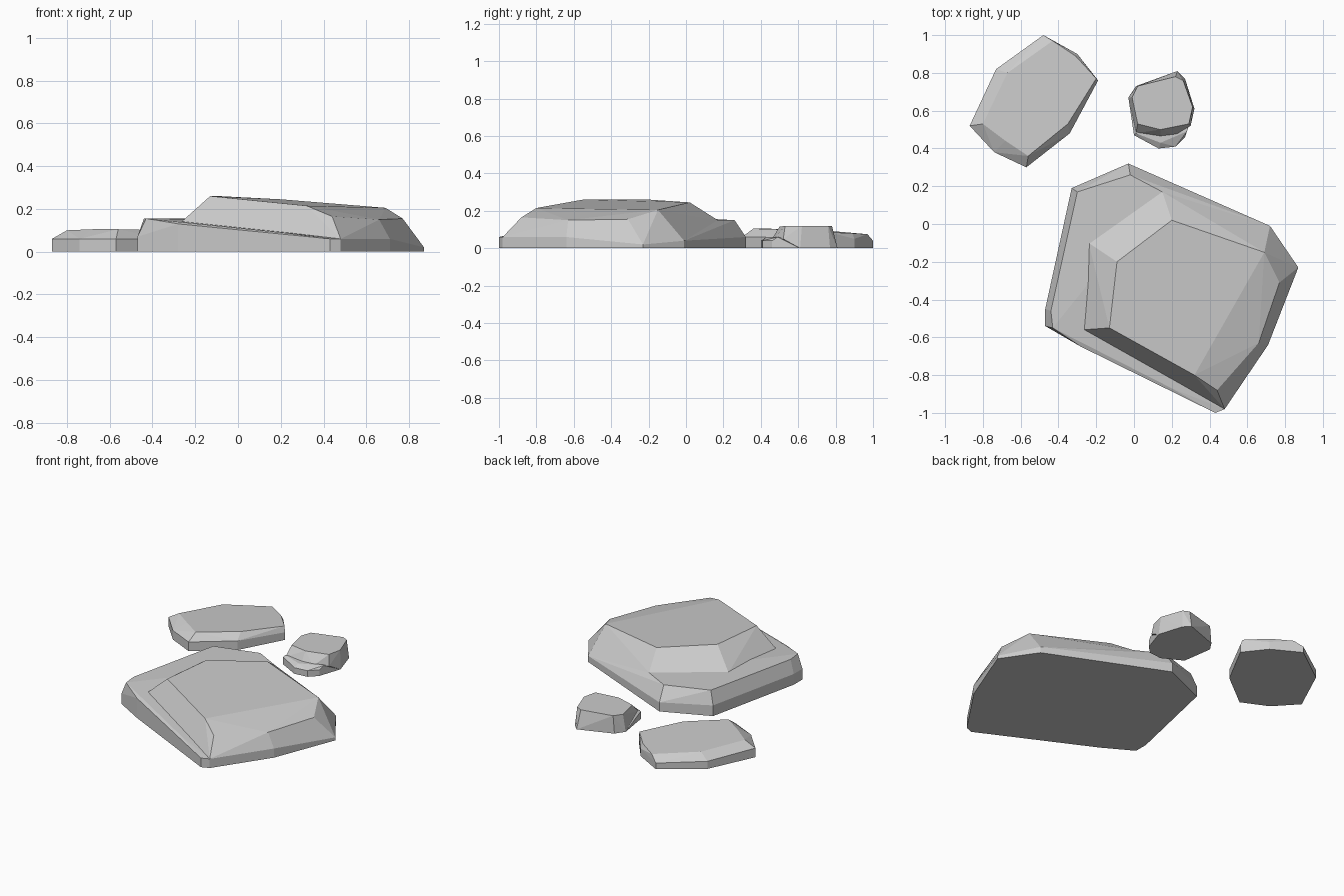
import bpy
import bmesh
import math

default_cube = bpy.data.objects.get("Cube")
if default_cube:
    bpy.data.objects.remove(default_cube, do_unlink=True)

# One plain stone colour
stone = bpy.data.materials.new("stone grey")
stone.use_nodes = True
colour = (.6, .6, .6, 1)
stone.diffuse_color = colour
stone.node_tree.nodes["Principled BSDF"].inputs["Base Color"].default_value = colour


def chiselled_block(name, corners):
    """Wrap faceted stone around corner points given in hundredths."""
    bm = bmesh.new()
    for x, y, z in corners:
        bm.verts.new((x / 100, y / 100, z / 100))
    hull = bmesh.ops.convex_hull(bm, input=bm.verts[:])
    loose = {v for v in hull["geom_interior"] + hull["geom_unused"]
             if isinstance(v, bmesh.types.BMVert)}
    bmesh.ops.delete(bm, geom=list(loose), context="VERTS")
    # Merge nearly flat triangles into broad facets
    bmesh.ops.dissolve_limit(bm, angle_limit=math.radians(3),
                             verts=bm.verts[:], edges=bm.edges[:])
    bmesh.ops.recalc_face_normals(bm, faces=bm.faces[:])
    mesh = bpy.data.meshes.new(name)
    bm.to_mesh(mesh)
    bm.free()
    mesh.materials.append(stone)
    block = bpy.data.objects.new(name, mesh)
    bpy.context.collection.objects.link(block)
    return block


def grounded_block(name, rim, crown):
    """Stone with upright walls from the ground to its rim, then a crown."""
    footprint = [(x, y, 0) for x, y, z in rim]
    return chiselled_block(name, footprint + rim + crown)


# Large rock: low slab with a tilted upper layer
large_right_rim = [(72, -1, 4), (87, -23, 2), (71, -64, 6), (48, -98, 6)]
large_rim = [(-47, -54, 7), (-47, -45, 7), (-33, 19, 7), (-3, 32, 6),
             (20, 19, 6), (43, -100, 6), (20, -87, 9), (-28, -65, 13)]
large_crown = [(-43, -55, 15.5), (-44, -46, 15.5), (-30, 17, 15.5),
               (-2, 26, 15), (15, 17, 15)]
grounded_block("large_rock_slab", large_rim + large_right_rim, large_crown)

upper_foot = [(-27, -56, 13.5), (-24, -10, 15), (15, 17, 15), (20, 19, 6)]
upper_crown = [(-13, -55, 26), (-9, -20, 26), (20, 2, 24.5), (69, -15, 20.5),
               (32, -80, 21.5), (44, -88, 16.5), (66, -63, 15), (77, -31, 15.5)]
chiselled_block("large_rock_upper_layer", upper_foot + large_right_rim + upper_crown)

# Medium rock: chamfered slab sloping down to the back
medium_rim = [(-87, 52, 6), (-73, 82, 5), (-48, 100, 4), (-30, 90, 5),
              (-19, 76, 5), (-34, 48, 6), (-57, 30, 6), (-74, 38, 6)]
medium_crown = [(-80, 53, 10), (-67, 80, 9), (-43, 97, 7.5), (-31, 89, 8),
                (-20, 77, 8.5), (-35, 53, 10), (-56, 36, 10.5), (-68, 44, 10.5)]
grounded_block("medium_rock", medium_rim, medium_crown)

# Small rock: stepped at the front, with tapered walls
small_back = [(32, 61, 0), (27, 77, 0), (23, 81, 0), (1, 73, 0), (-3, 67, 0)]
small_rim = [(0, 47, 5), (13, 40, 4), (22, 41, 4), (27, 46, 4)]
small_ledge = [(1, 48, 6), (14, 43, 6), (28, 49, 6)]
grounded_block("small_rock_step", small_rim + small_back, small_ledge)

small_foot = [(1, 48, 5), (14, 46, 5), (22, 47, 5), (30, 52, 5)]
small_crown = [(2, 53, 11), (14, 50, 11.5), (29, 53, 12), (31, 62, 12),
               (26, 76, 12), (22, 78, 12), (2, 73, 11.5), (-1, 67, 11)]
chiselled_block("small_rock_top", small_foot + small_back + small_crown)
